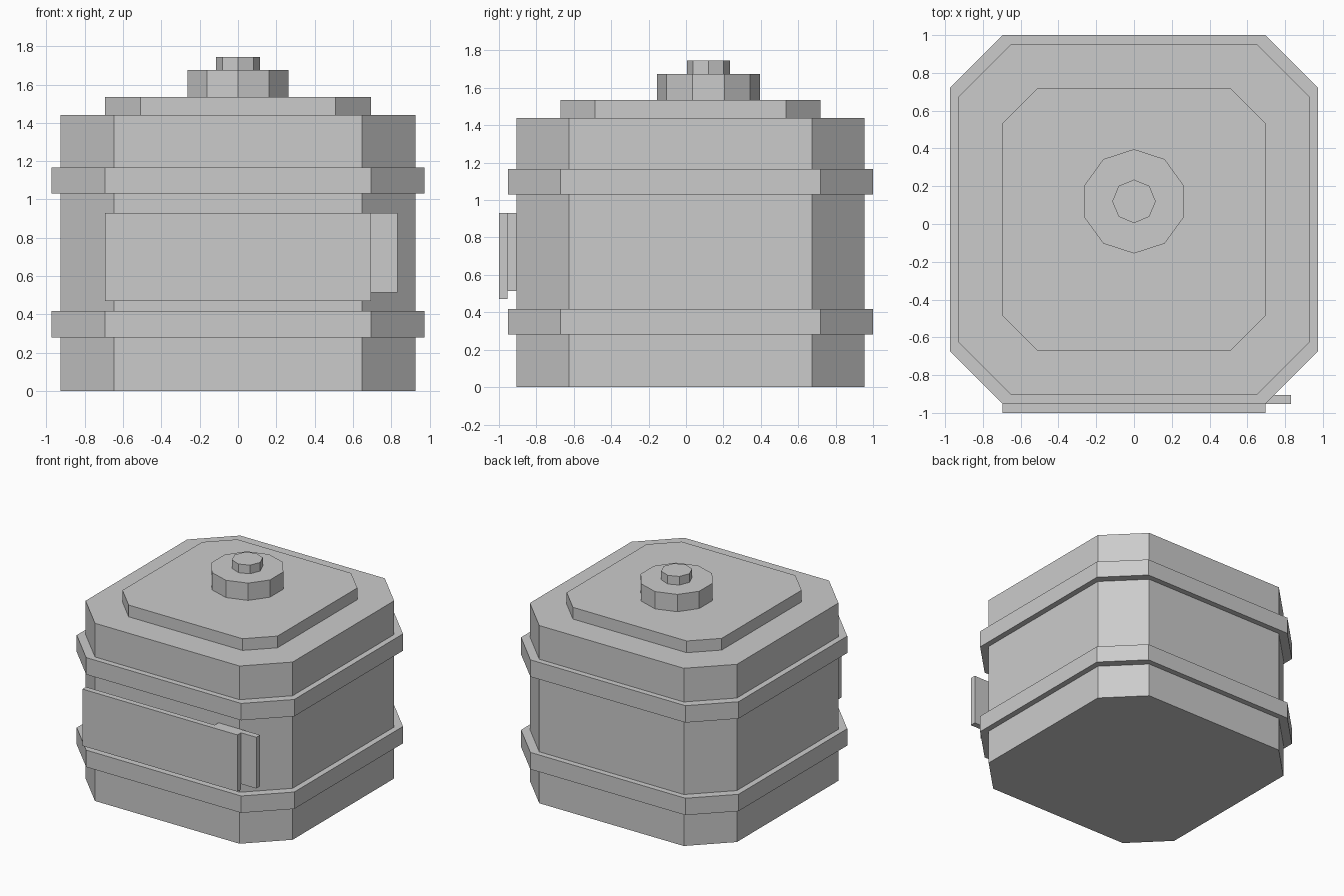
import bpy
import math

default_cube = bpy.data.objects.get("Cube")
if default_cube:
    bpy.data.objects.remove(default_cube, do_unlink=True)

grey = bpy.data.materials.new("plain grey")
grey.use_nodes = True
COLOUR = (0.6, 0.6, 0.6, 1)
grey.diffuse_color = COLOUR
grey.node_tree.nodes["Principled BSDF"].inputs["Base Color"].default_value = COLOUR

CENTRE_Y = 0.024


def prism(name, outline, z0, z1):
    """Extrude a counter-clockwise outline from z0 to z1."""
    n = len(outline)
    verts = [(x, y, z) for z in (z0, z1) for x, y in outline]
    faces = [tuple(reversed(range(n))), tuple(range(n, 2 * n))]
    faces += [(i, (i + 1) % n, n + (i + 1) % n, n + i) for i in range(n)]
    mesh = bpy.data.meshes.new(name)
    mesh.from_pydata(verts, [], faces)
    mesh.materials.append(grey)
    obj = bpy.data.objects.new(name, mesh)
    bpy.context.collection.objects.link(obj)
    return obj


def chamfered(half_x, half_y, cut):
    """Rectangle with its four corners cut off."""
    a, b = half_x - cut, half_y - cut
    quarter = [(half_x, -b), (half_x, b), (a, half_y), (-a, half_y)]
    points = quarter + [(-x, -y) for x, y in quarter]
    return [(x, y + CENTRE_Y) for x, y in points]


def regular(sides, radius, cy):
    """Regular polygon with a corner pointing to the back."""
    angles = [math.pi / 2 + math.tau * i / sides for i in range(sides)]
    return [(radius * math.cos(t), cy + radius * math.sin(t)) for t in angles]


def rectangle(x0, x1, y0, y1):
    return [(x0, y0), (x1, y0), (x1, y1), (x0, y1)]


# Main container and its raised bands
prism("body", chamfered(0.928, 0.93, 0.28), 0, 1.44)
for name, z in (("lower_band", 0.28), ("upper_band", 1.03)):
    prism(name, chamfered(0.975, 0.976, 0.28), z, z + 0.137)

# Lid and stepped knob
prism("lid", chamfered(0.695, 0.696, 0.185), 1.44, 1.535)
prism("knob_base", regular(10, 0.276, 0.12), 1.535, 1.675)
prism("knob_top", regular(8, 0.115, 0.12), 1.675, 1.745)

# Front panel standing off the body on a tab
prism("front_panel", rectangle(-0.695, 0.695, -1, -0.954), 0.47, 0.93)
prism("panel_tab", rectangle(0.46, 0.832, -0.954, -0.906), 0.515, 0.93)
